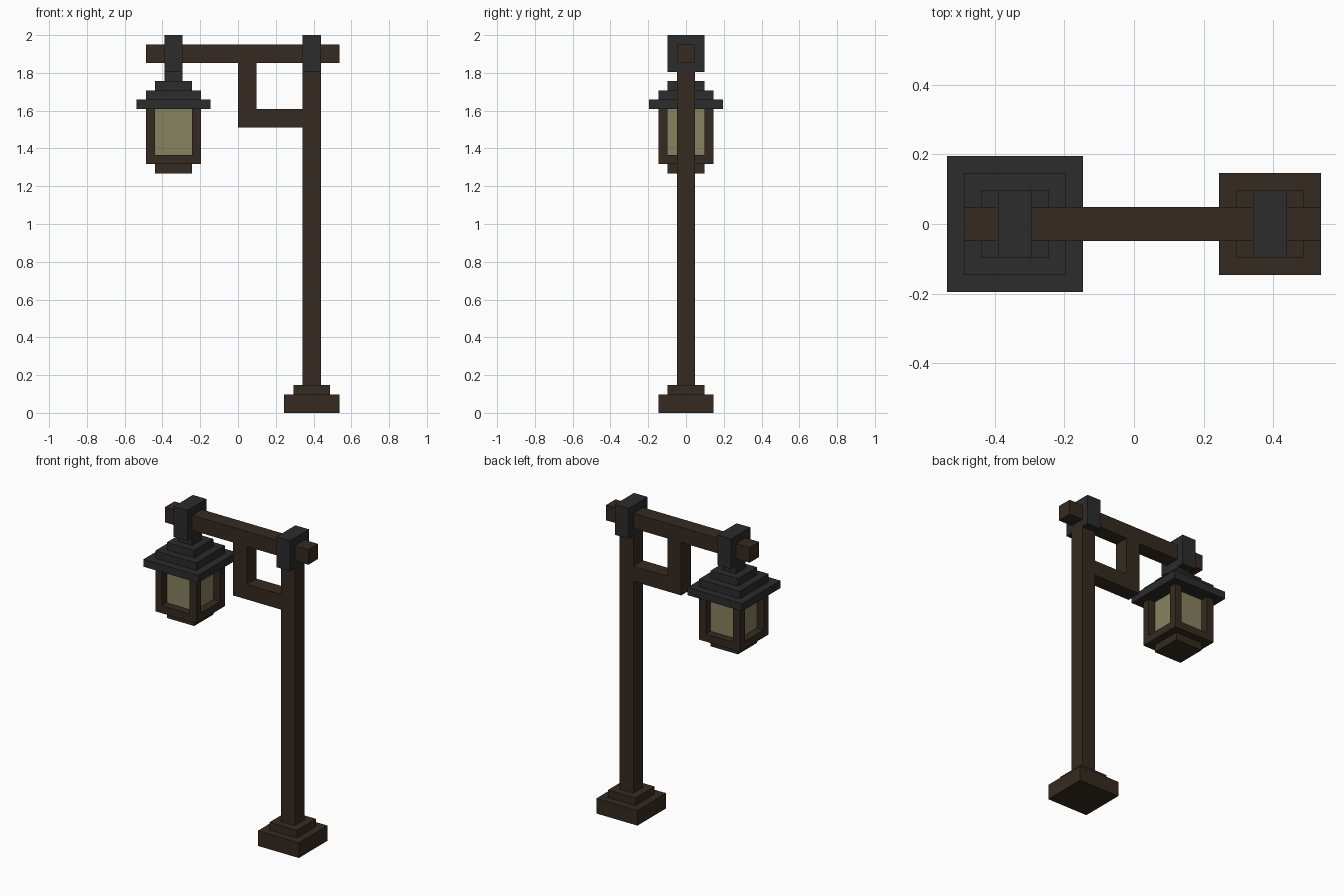
import bpy
import bmesh
from mathutils import Matrix, Vector

cube = bpy.data.objects.get("Cube")
if cube:
    bpy.data.objects.remove(cube, do_unlink=True)

U = 2 / 41          # one block unit: the lamp is 41 units tall
POST_X = 8          # post axis
LAMP_X = -7         # lantern axis


def material(name, rgb):
    m = bpy.data.materials.new(name)
    m.use_nodes = True
    m.diffuse_color = (*rgb, 1)
    bsdf = m.node_tree.nodes["Principled BSDF"]
    bsdf.inputs["Base Color"].default_value = (*rgb, 1)
    bsdf.inputs["Roughness"].default_value = 0.9
    return m


WOOD = material("dark_wood", (0.036, 0.024, 0.015))
IRON = material("dark_iron", (0.025, 0.025, 0.025))
GLASS = material("pale_glass", (0.242, 0.223, 0.117))


def box(name, mat, x, z, half_y):
    """Box from x and z ranges in block units, centred on y = 0."""
    return boxes(name, mat, [(x, (-half_y, half_y), z)])


def boxes(name, mat, ranges):
    """One object made of axis-aligned boxes given as (x, y, z) ranges."""
    bm = bmesh.new()
    for spans in ranges:
        centre = Vector([(a + b) / 2 * U for a, b in spans])
        size = Vector([(b - a) * U for a, b in spans])
        bmesh.ops.create_cube(bm, size=1, matrix=Matrix.LocRotScale(centre, None, size))
    mesh = bpy.data.meshes.new(name)
    bm.to_mesh(mesh)
    bm.free()
    mesh.materials.append(mat)
    obj = bpy.data.objects.new(name, mesh)
    bpy.context.collection.objects.link(obj)
    return obj


def slab(name, mat, cx, half, z0, z1):
    """Square slab centred on a vertical axis."""
    return box(name, mat, (cx - half, cx + half), (z0, z1), half)


# Stepped foot and post
slab("foot", WOOD, POST_X, 3, 0, 2)
slab("foot_step", WOOD, POST_X, 2, 2, 3)
slab("post", WOOD, POST_X, 1, 3, 37)

# Cross beam and square brace
box("beam", WOOD, (-10, 11), (38, 40), 1)
box("brace_upright", WOOD, (0, 2), (31, 38), 1)
box("brace_rail", WOOD, (2, 7), (31, 33), 1)

# Iron collars around the beam
for name, cx in (("post_collar", POST_X), ("lantern_collar", LAMP_X)):
    box(name, IRON, (cx - 1, cx + 1), (37, 41), 2)
slab("lantern_link", IRON, LAMP_X, 1, 36, 37)

# Stepped lantern roof
for name, half, z in (("roof_top", 2, 35), ("roof_middle", 3, 34), ("roof_eaves", 4, 33)):
    slab(name, IRON, LAMP_X, half, z, z + 1)

# Lantern body: corner posts around a recessed glass core
boxes("lantern_corner_posts", WOOD,
      [((LAMP_X + a, LAMP_X + a + 1), (b, b + 1), (28, 33))
       for a in (-3, 2) for b in (-3, 2)])
slab("lantern_glass", GLASS, LAMP_X, 2, 28, 33)
slab("lantern_floor", WOOD, LAMP_X, 3, 27, 28)
slab("lantern_base", WOOD, LAMP_X, 2, 26, 27)
